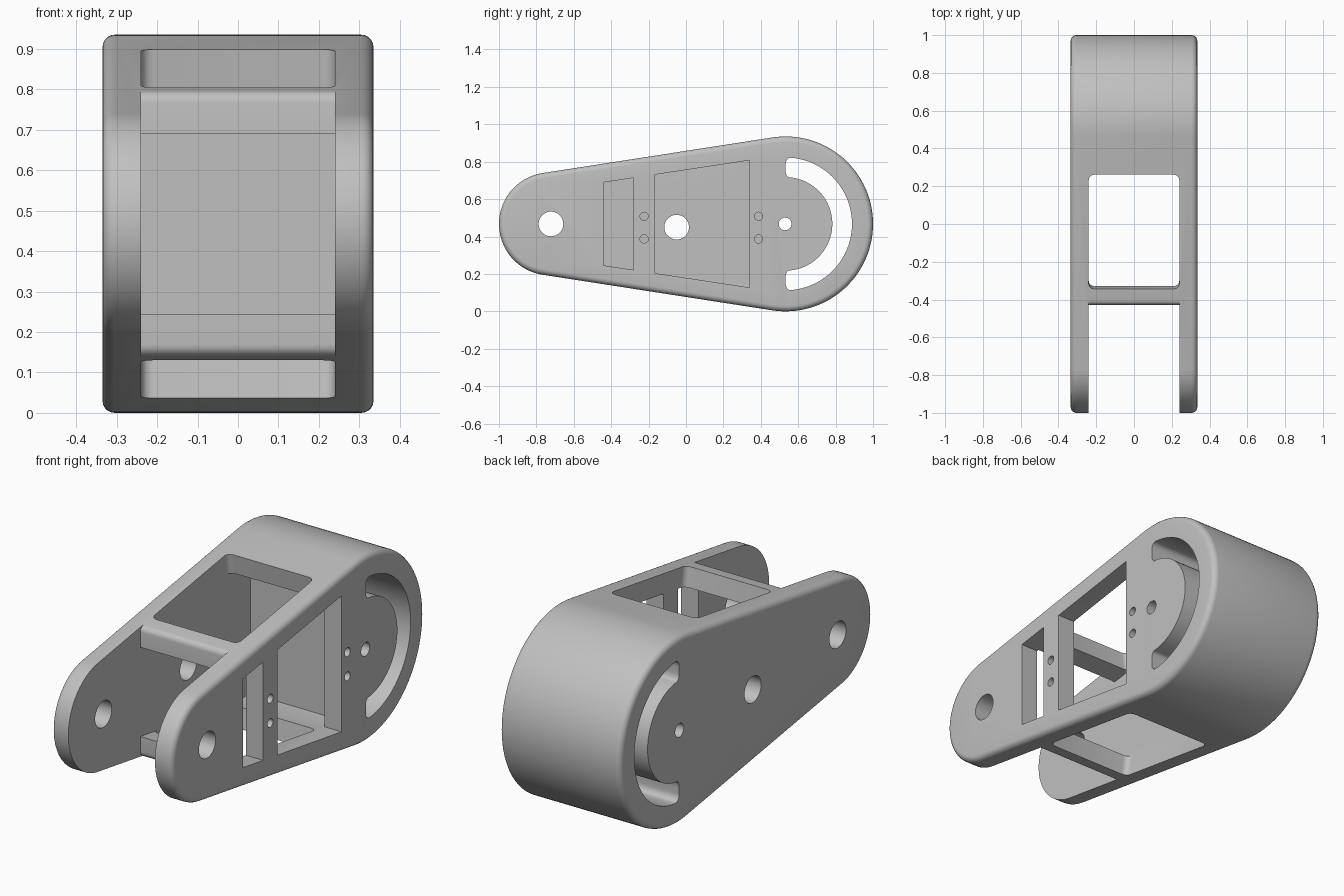
import bpy, bmesh, math
from mathutils import Matrix, Vector

cube = bpy.data.objects.get("Cube")
if cube:
    bpy.data.objects.remove(cube, do_unlink=True)

ZC = 0.4675                       # height of the axis of symmetry
YB, RB = 0.5325, 0.4675           # big rear round
YS, RS = -0.725, 0.275            # small front round
HALF, INNER = 0.335, 0.24         # outer and inner half widths
SLOPE = math.asin((RB - RS) / (YB - YS))

grey = bpy.data.materials.new("light grey")
grey.use_nodes = True
COL = (0.53, 0.53, 0.53, 1)
grey.diffuse_color = COL
grey.node_tree.nodes["Principled BSDF"].inputs["Base Color"].default_value = COL


def arc(cy, cz, r, a0, a1, n):
    return [(cy + r * math.cos(a0 + (a1 - a0) * i / n),
             cz + r * math.sin(a0 + (a1 - a0) * i / n)) for i in range(n + 1)]


def extrude(name, pts, x0, x1, rim=0.0, round_edges=None, r=0.03):
    """Extrude a (y, z) profile along x, optionally rounding its rims or some edges."""
    bm = bmesh.new()
    face = bm.faces.new([bm.verts.new((x0, y, z)) for y, z in pts])
    res = bmesh.ops.extrude_face_region(bm, geom=[face])
    new = [v for v in res["geom"] if isinstance(v, bmesh.types.BMVert)]
    bmesh.ops.translate(bm, verts=new, vec=(x1 - x0, 0, 0))
    bmesh.ops.recalc_face_normals(bm, faces=bm.faces)
    across = lambda e: abs(e.verts[0].co.x - e.verts[1].co.x) > 1e-4
    if rim:
        edges = [e for e in bm.edges if not across(e)]
        bmesh.ops.bevel(bm, geom=edges, offset=rim, segments=5, profile=0.5, affect='EDGES')
    if round_edges:
        edges = [e for e in bm.edges if across(e) and round_edges(e.verts[0].co)]
        bmesh.ops.bevel(bm, geom=edges, offset=r, segments=5, profile=0.5, affect='EDGES')
    return finish(name, bm)


def finish(name, bm):
    me = bpy.data.meshes.new(name)
    bm.to_mesh(me)
    bm.free()
    me.materials.append(grey)
    ob = bpy.data.objects.new(name, me)
    bpy.context.collection.objects.link(ob)
    return ob


def hole(y, z, r, x0, x1):
    return extrude("hole_cutter", arc(y, z, r, 0, 2 * math.pi, 32)[:-1], x0, x1)


def cut(ob, cutters):
    """Subtract each cutter, then remove it."""
    for c in cutters:
        mod = ob.modifiers.new("cut", 'BOOLEAN')
        mod.operation, mod.solver, mod.object = 'DIFFERENCE', 'EXACT', c
        c.hide_render = True
    bpy.context.view_layer.update()
    dg = bpy.context.evaluated_depsgraph_get()
    me = bpy.data.meshes.new_from_object(ob.evaluated_get(dg))
    ob.modifiers.clear()
    ob.data = me
    for c in cutters:
        bpy.data.objects.remove(c, do_unlink=True)


def flip(pts):
    """Mirror a profile about the symmetry axis, in reverse order."""
    return [(y, 2 * ZC - z) for y, z in reversed(pts)]


def outer(y):
    """Height of the sloping outer surface at y."""
    return ZC + (RB + math.sin(SLOPE) * (y - YB)) / math.cos(SLOPE)


def ceiling(y):
    """Half height of the chamber at y."""
    return 0.222 + (min(y, 0.34) + 0.44) / 0.78 * 0.118


# Body: tapered capsule with rounded rims
top_a = math.pi / 2 + SLOPE
body = extrude("arm_body", arc(YB, ZC, RB, -top_a, top_a, 64)
               + arc(YS, ZC, RS, top_a, 2 * math.pi - top_a, 40), -HALF, HALF, rim=0.03)

# Fork gap and inner chamber, leaving two cross bars with rounded front edges
F = -0.43
upper = [(-1.3, 1.3), (F + 0.03, 1.3)]
upper += arc(F + 0.03, outer(F + 0.03) - 0.03, 0.03, math.pi / 2, math.pi, 6)
upper += [(F, ZC + ceiling(F)), (0.34, ZC + 0.34), (0.44, ZC + 0.34)]
chamber = extrude("chamber_cutter", upper + flip(upper), -INNER, INNER)

# Side window in the +x wall
side = [(-0.44, ZC + 0.222), (0.34, ZC + 0.34), (0.44, ZC + 0.34)]
window = extrude("window_cutter", side + flip(side), INNER - 0.05, HALF + 0.1)

# Curved slot through the rear
q = math.pi / 2
slot = extrude("slot_cutter", arc(YB, ZC, 0.355, -q, q, 40) + arc(YB, ZC, 0.25, q, -q, 40),
               -0.5, 0.5, round_edges=lambda c: abs(c.y - YB) < 1e-3, r=0.035)


# Rounded windows cut square to the sloping top and bottom
def slope_window(sign):
    y = -0.0415
    bm = bmesh.new()
    bmesh.ops.create_cube(bm, size=1, matrix=Matrix.Diagonal((2 * INNER, 0.612, 0.3, 1)))
    edges = [e for e in bm.edges if abs(e.verts[0].co.z - e.verts[1].co.z) > 0.1]
    bmesh.ops.bevel(bm, geom=edges, offset=0.03, segments=5, profile=0.5, affect='EDGES')
    place = Matrix.Translation(Vector((0, y, ZC + sign * (outer(y) - ZC))))
    bmesh.ops.transform(bm, verts=bm.verts,
                        matrix=place @ Matrix.Rotation(sign * SLOPE, 4, 'X'))
    return finish("slope_window_cutter", bm)


cut(body, [chamber, window, slot, slope_window(1), slope_window(-1),
           hole(-0.722, ZC, 0.066, -0.5, 0.5),       # front pivot
           hole(0.53, ZC, 0.034, -0.5, 0.5),         # rear pivot
           hole(-0.05, 0.45, 0.066, -0.5, -0.1)])    # cable hole in the -x wall

# Two upright mounting bars across the side window, each with two screw holes
parts = [body]
for name, y0, y1, yh in (("front_mount_bar", -0.28, -0.165, -0.224),
                         ("rear_mount_bar", 0.34, 0.44, 0.388)):
    edge = [(y0, ZC + ceiling(y0)), (y1, ZC + ceiling(y1))]
    bar = extrude(name, edge + flip(edge), INNER, HALF)
    cut(bar, [hole(yh, z, 0.022, 0.1, 0.5) for z in (0.387, 0.508)])
    parts.append(bar)

# Smooth shading with sharp edges kept
bpy.ops.object.select_all(action='DESELECT')
for ob in parts:
    ob.select_set(True)
bpy.context.view_layer.objects.active = body
bpy.ops.object.shade_smooth_by_angle(angle=math.radians(30))
